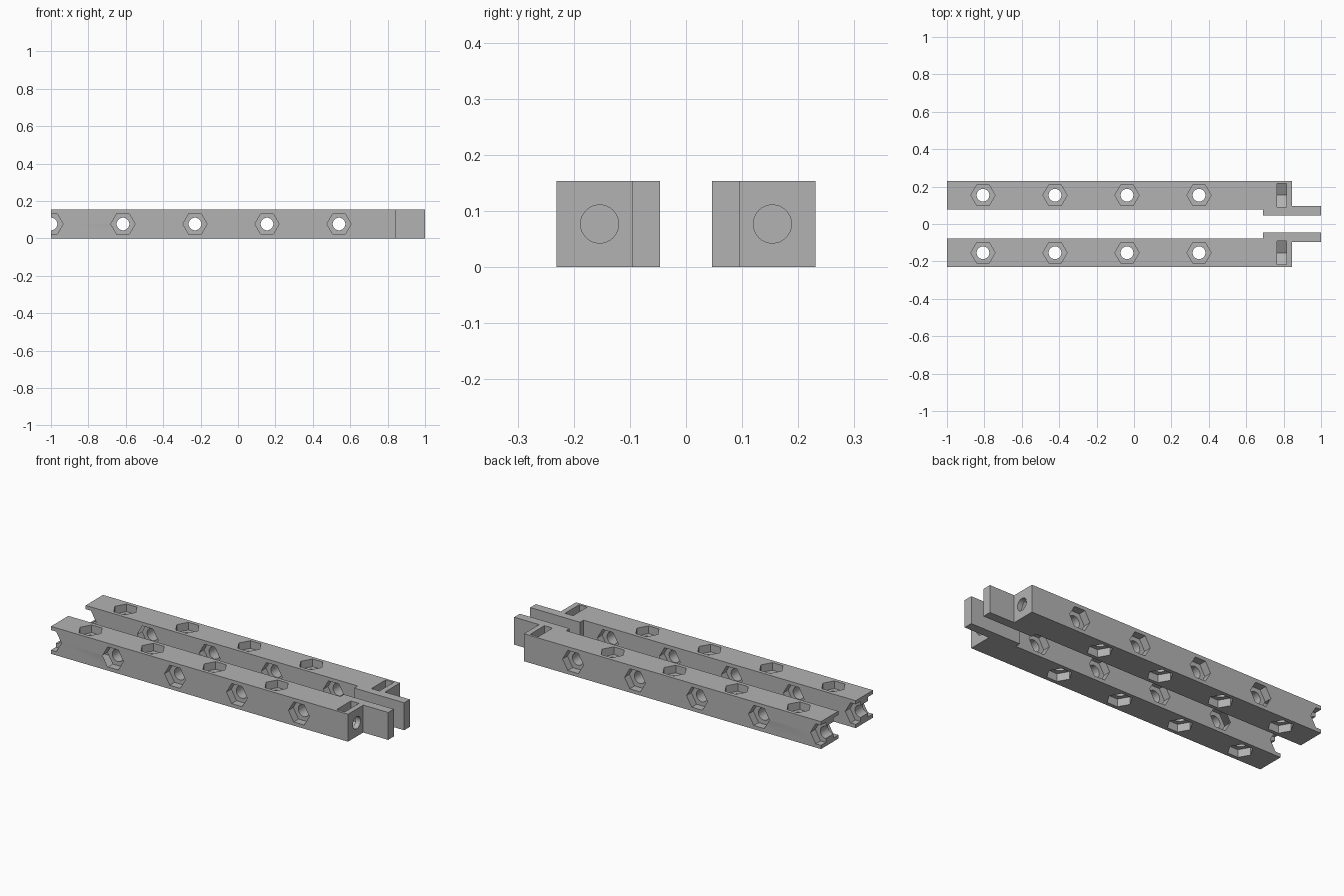
import bpy
import bmesh
from math import cos, sin, pi, radians
from mathutils import Matrix, Vector

if "Cube" in bpy.data.objects:
    bpy.data.objects.remove(bpy.data.objects["Cube"])

SIDE = 0.154                 # square section of a rail
MID_Y, MID_Z = 0.154, SIDE / 2
PITCH = 0.385                # spacing of the bolt holes
HOLE_R, HEX_R, HEX_DEPTH = 0.034, 0.065, 0.043

grey = bpy.data.materials.new("plain grey")
grey.use_nodes = True
grey.diffuse_color = (0.45, 0.45, 0.45, 1)
grey.node_tree.nodes["Principled BSDF"].inputs["Base Color"].default_value = (0.45, 0.45, 0.45, 1)


def prism(bm, points, push):
    """Closed solid: a flat outline pushed along a vector."""
    face = bm.faces.new([bm.verts.new(p) for p in points])
    new = bmesh.ops.extrude_face_region(bm, geom=[face], use_keep_orig=True)["geom"]
    verts = [g for g in new if isinstance(g, bmesh.types.BMVert)]
    bmesh.ops.translate(bm, verts=verts, vec=push)


def rod(bm, axis, centre, radius, sides, start, end):
    """Regular prism along x, y or z, running from start to end on that axis."""
    i = "xyz".index(axis)
    a, b = [k for k in range(3) if k != i]
    points = []
    for n in range(sides):
        p = Vector(centre)
        p[i] = start
        p[a] += radius * cos(2 * pi * n / sides)
        p[b] += radius * sin(2 * pi * n / sides)
        points.append(p)
    push = Vector((0, 0, 0))
    push[i] = end - start
    prism(bm, points, push)


def finish(name, bm):
    bmesh.ops.recalc_face_normals(bm, faces=bm.faces[:])
    mesh = bpy.data.meshes.new(name)
    bm.to_mesh(mesh)
    bm.free()
    mesh.materials.append(grey)
    obj = bpy.data.objects.new(name, mesh)
    bpy.context.collection.objects.link(obj)
    return obj


# Rail body with its offset end tab
bm = bmesh.new()
outline = [(-1, 0.077), (0.69, 0.077), (0.69, 0.046), (1, 0.046),
           (1, 0.096), (0.845, 0.096), (0.845, 0.231), (-1, 0.231)]
prism(bm, [(x, y, 0) for x, y in outline], (0, 0, SIDE))
rail = finish("back_rail", bm)

# Bolt holes and hexagonal nut pockets, alternating across and upright
holes, pockets = bmesh.new(), bmesh.new()
rows = [("y", -1.0, 5, 0.077, 0.231), ("z", -1 + PITCH / 2, 4, 0, SIDE)]
for axis, first, count, low, high in rows:
    for n in range(count):
        centre = (first + n * PITCH, MID_Y, MID_Z)
        rod(holes, axis, centre, HOLE_R, 32, low - 0.05, high + 0.05)
        rod(pockets, axis, centre, HEX_R, 6, low - 0.02, low + HEX_DEPTH)
        rod(pockets, axis, centre, HEX_R, 6, high - HEX_DEPTH, high + 0.02)

# Bolt hole in the end face
rod(holes, "x", (0, MID_Y, MID_Z), HOLE_R, 32, 0.69, 0.9)

# Nut slot open to the top, with a pointed floor
slot = bmesh.new()
slot_outline = [(-0.063, 0.2), (-0.063, 0.046), (0, 0.012), (0.063, 0.046), (0.063, 0.2)]
prism(slot, [(0.765, MID_Y + y, z) for y, z in slot_outline], (0.05, 0, 0))

# Cut the rail and drop the cutters
bpy.context.view_layer.objects.active = rail
for name, bm in [("hole_cutter", holes), ("pocket_cutter", pockets), ("slot_cutter", slot)]:
    cutter = finish(name, bm)
    cutter.hide_render = True
    mod = rail.modifiers.new(name, "BOOLEAN")
    mod.operation = "DIFFERENCE"
    mod.solver = "EXACT"
    mod.object = cutter
    bpy.ops.object.modifier_apply(modifier=mod.name)
    bpy.data.objects.remove(cutter)

bpy.ops.object.select_all(action="DESELECT")
rail.select_set(True)
bpy.ops.object.shade_smooth_by_angle(angle=radians(30))

# Mirrored front rail
mesh = rail.data.copy()
mesh.transform(Matrix.Scale(-1, 4, (0, 1, 0)))
mesh.flip_normals()
front = bpy.data.objects.new("front_rail", mesh)
bpy.context.collection.objects.link(front)
